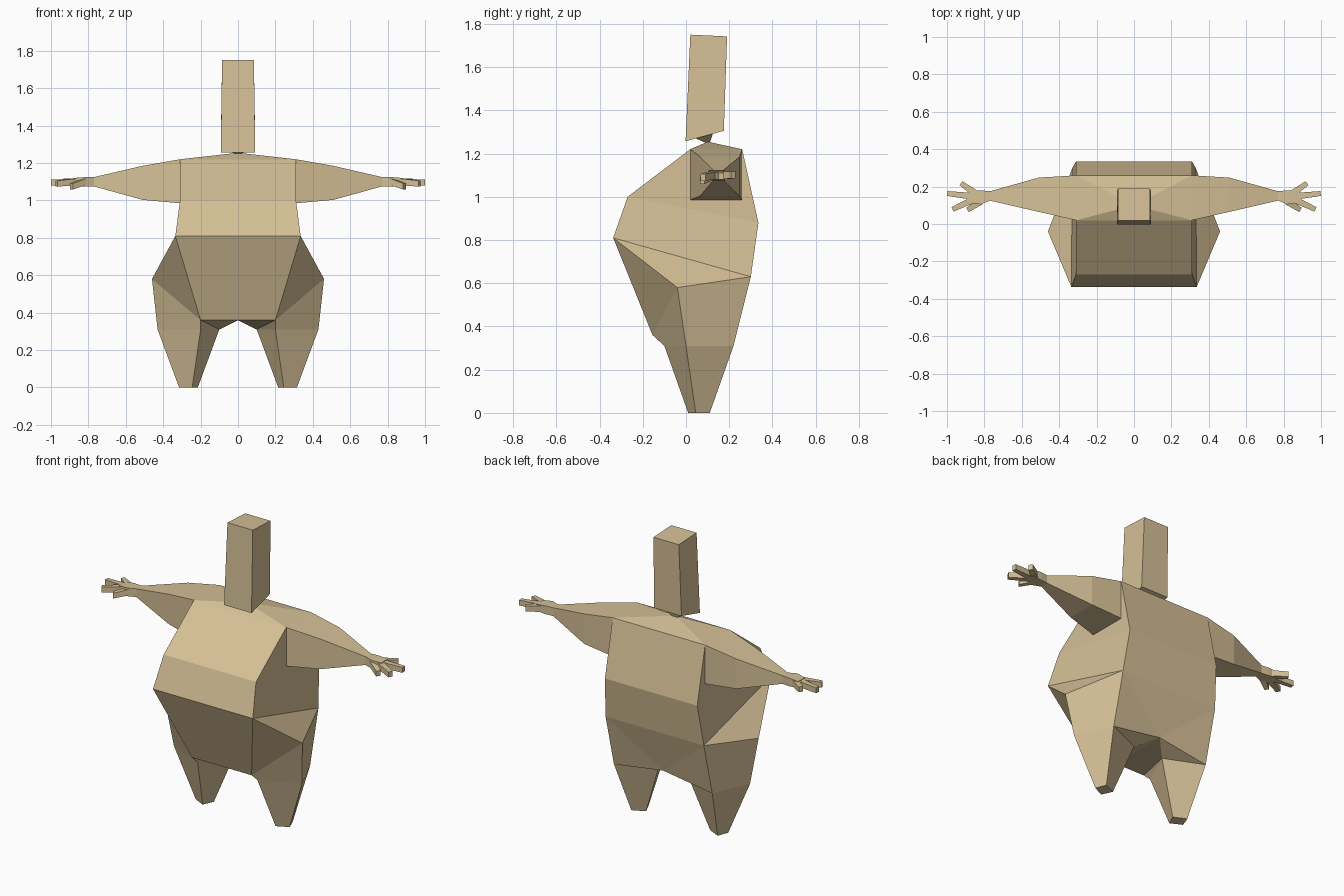
import bpy
import bmesh
from mathutils import Vector

cube = bpy.data.objects.get("Cube")
if cube:
    bpy.data.objects.remove(cube, do_unlink=True)

# One flat skin colour
skin = bpy.data.materials.new("tan_skin")
skin.use_nodes = True
tan = (0.67, 0.53, 0.31, 1)
skin.diffuse_color = tan
skin.node_tree.nodes["Principled BSDF"].inputs["Base Color"].default_value = tan


def add_part(name, bm, mirrored=True):
    """Turn a bmesh into a flat-shaded object, mirrored across x = 0."""
    mesh = bpy.data.meshes.new(name)
    bmesh.ops.recalc_face_normals(bm, faces=bm.faces)
    bm.to_mesh(mesh)
    bm.free()
    mesh.materials.append(skin)
    obj = bpy.data.objects.new(name, mesh)
    bpy.context.collection.objects.link(obj)
    if mirrored:
        mod = obj.modifiers.new("mirror", 'MIRROR')
        mod.use_clip = True
    return obj


def loft(name, rings, mirrored=True, cap_start=True):
    """Skin a list of equal-sized vertex rings and cap the ends."""
    bm = bmesh.new()
    loops = [[bm.verts.new(p) for p in ring] for ring in rings]
    for a, b in zip(loops, loops[1:]):
        for i in range(len(a)):
            j = (i + 1) % len(a)
            bm.faces.new((a[i], a[j], b[j], b[i]))
    if cap_start:
        bm.faces.new(loops[0])
    bm.faces.new(loops[-1])
    return add_part(name, bm, mirrored)


def slice_x(x, y0, y1, z0, z1):
    return [(x, y0, z0), (x, y1, z0), (x, y1, z1), (x, y0, z1)]


# Torso and legs: named corners of the left half
corners = {
    "top": (0, 0.10, 1.255),
    "shoulder_front": (0.31, 0.02, 1.22),
    "shoulder_back": (0.31, 0.26, 1.22),
    "chest": (0.31, -0.27, 1.0),
    "belly": (0.335, -0.337, 0.81),
    "back": (0.31, 0.335, 0.88),
    "rump": (0.33, 0.30, 0.63),
    "hip": (0.46, -0.04, 0.58),
    "groin": (0.20, -0.155, 0.36),
    "seat": (0, 0.22, 0.36),
    "thigh_front": (0.20, -0.10, 0.31),
    "thigh_outer": (0.43, 0.0, 0.31),
    "thigh_back": (0.33, 0.22, 0.31),
    "thigh_inner": (0.10, 0.12, 0.31),
    "foot_front": (0.245, 0.01, 0),
    "foot_outer": (0.315, 0.045, 0),
    "foot_back": (0.29, 0.11, 0),
    "foot_inner": (0.215, 0.075, 0),
}
panels = [
    "top shoulder_front mid_shoulder_front", "top shoulder_back shoulder_front",
    "top mid_shoulder_back shoulder_back",
    "mid_shoulder_front shoulder_front chest mid_chest",
    "mid_chest chest belly mid_belly", "mid_belly belly groin mid_groin",
    "mid_shoulder_back shoulder_back back mid_back", "mid_back back rump mid_rump",
    "mid_rump rump seat", "rump thigh_back seat", "seat thigh_back thigh_inner",
    "shoulder_front shoulder_back back chest", "chest back rump belly",
    "belly rump hip", "belly hip groin", "hip thigh_outer thigh_front groin",
    "hip rump thigh_back thigh_outer",
    "mid_groin groin thigh_inner seat", "groin thigh_front thigh_inner",
]
# Lower legs and soles
sides = ["front", "outer", "back", "inner"]
for a, b in zip(sides, sides[1:] + sides[:1]):
    panels.append(f"thigh_{a} thigh_{b} foot_{b} foot_{a}")
panels.append(" ".join("foot_" + s for s in sides))

bm = bmesh.new()
verts = {}
for panel in panels:
    for key in panel.split():
        if key not in verts:
            co = Vector(corners[key.removeprefix("mid_")])
            if key.startswith("mid_"):
                co.x = 0
            verts[key] = bm.verts.new(co)
    bm.faces.new([verts[k] for k in panel.split()])
add_part("body_and_legs", bm)

# Arms
loft("arms", [
    slice_x(0.31, 0.02, 0.26, 0.985, 1.22),
    slice_x(0.51, 0.065, 0.248, 1.003, 1.185),
    slice_x(0.77, 0.125, 0.175, 1.075, 1.125),
], cap_start=False)

# Palms
loft("palms", [
    slice_x(0.77, 0.125, 0.175, 1.075, 1.125),
    slice_x(0.82, 0.105, 0.18, 1.075, 1.125),
    slice_x(0.88, 0.115, 0.18, 1.08, 1.12),
], cap_start=False)

# Fingers: root, tip, height of the tip
fingers = {
    "thumbs": ((0.82, 0.12), (0.89, 0.075), 1.075),
    "first_fingers": ((0.86, 0.13), (0.97, 0.078), 1.09),
    "middle_fingers": ((0.86, 0.148), (0.998, 0.163), 1.095),
    "last_fingers": ((0.85, 0.165), (0.925, 0.218), 1.1),
}
for name, (root, tip, tip_z) in fingers.items():
    root, tip = Vector((*root, 1.1)), Vector((*tip, tip_z))
    side = (tip - root).cross(Vector((0, 0, 1))).normalized()
    rings = []
    for point, width, half in ((root, 0.018, 0.018), (tip, 0.013, 0.016)):
        up = Vector((0, 0, half))
        rings.append([point + side * width + up, point - side * width + up,
                      point - side * width - up, point + side * width - up])
    loft(name, rings)


# Head: a tall, slightly leaning block
def level(half, y0, z0, y1, z1):
    return [(-half, y0, z0), (half, y0, z0), (half, y1, z1), (-half, y1, z1)]


loft("head", [level(0.092, -0.002, 1.257, 0.175, 1.305),
              level(0.085, 0.02, 1.75, 0.19, 1.742)], mirrored=False)

# Neck: a small wedge joining the head to the shoulders
loft("neck", [level(0.015, 0.09, 1.25, 0.11, 1.25),
              level(0.075, 0.04, 1.272, 0.125, 1.295)], mirrored=False)
